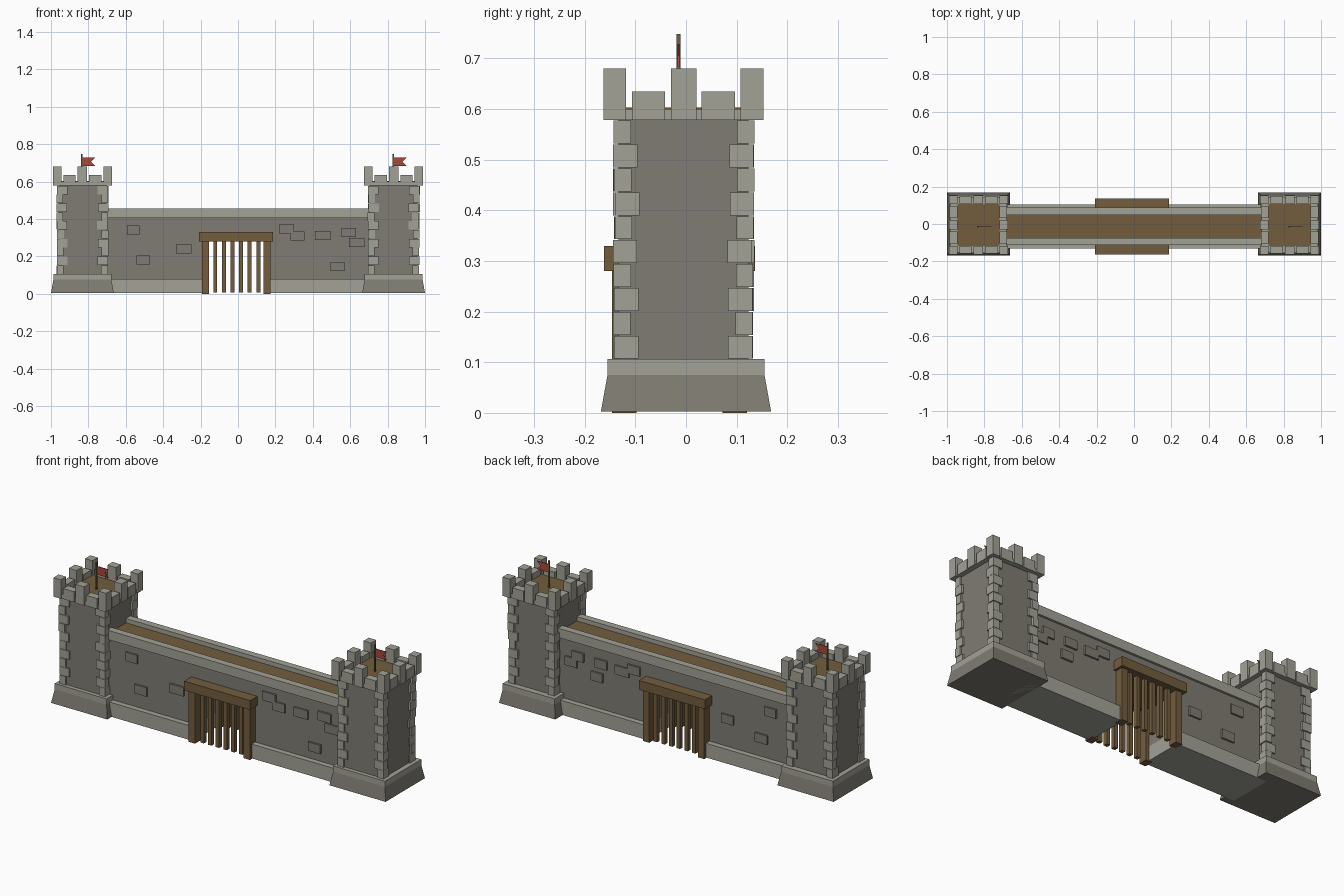
import bpy, bmesh, random

if "Cube" in bpy.data.objects:
    bpy.data.objects.remove(bpy.data.objects["Cube"])

random.seed(4)


def material(name, rgb):
    m = bpy.data.materials.new(name)
    m.diffuse_color = (*rgb, 1)
    m.use_nodes = True
    m.node_tree.nodes["Principled BSDF"].inputs["Base Color"].default_value = m.diffuse_color
    return m


DARK = material("dark stone", (0.215, 0.2, 0.172))
LIGHT = material("light stone", (0.365, 0.36, 0.31))
WOOD = material("brown wood", (0.17, 0.11, 0.048))
RED = material("red cloth", (0.39, 0.065, 0.042))


def finish(bm, name, mat):
    bmesh.ops.recalc_face_normals(bm, faces=bm.faces)
    me = bpy.data.meshes.new(name)
    bm.to_mesh(me)
    bm.free()
    me.materials.append(mat)
    ob = bpy.data.objects.new(name, me)
    bpy.context.collection.objects.link(ob)
    return ob


def add_box(bm, x0, x1, y0, y1, z0, z1, flare=0.0):
    """Box from its limits; flare widens the bottom."""
    vs = []
    for z, f in ((z0, flare), (z1, 0)):
        vs += [bm.verts.new(p) for p in ((x0 - f, y0 - f, z), (x1 + f, y0 - f, z),
                                         (x1 + f, y1 + f, z), (x0 - f, y1 + f, z))]
    bm.faces.new(vs[3::-1])
    bm.faces.new(vs[4:])
    for i in range(4):
        j = (i + 1) % 4
        bm.faces.new((vs[i], vs[j], vs[j + 4], vs[i + 4]))


def boxes(name, mat, items):
    bm = bmesh.new()
    for it in items:
        add_box(bm, *it)
    return finish(bm, name, mat)


def square(cx, cy, h, z0, z1, flare=0.0):
    return (cx - h, cx + h, cy - h, cy + h, z0, z1, flare)


def tower(cx, side):
    cy = -0.005
    # flared foot, band and shaft
    boxes(side + "_tower_foot", DARK, [square(cx, 0, 0.155, 0.003, 0.075, 0.013)])
    boxes(side + "_tower_band", LIGHT, [square(cx, 0, 0.155, 0.075, 0.106)])
    boxes(side + "_tower_shaft", DARK, [square(cx, cy, 0.128, 0.1, 0.58)])
    # alternating corner stones
    quoins, n = [], 10
    step = (0.578 - 0.106) / n
    for sx in (-1, 1):
        for sy in (-1, 1):
            for i in range(n):
                a, b = (0.034, 0.056) if i % 2 else (0.048, 0.036)
                o = 0.137 + random.uniform(-0.002, 0.003)
                xs = sorted((cx + sx * o, cx + sx * (o - b)))
                ys = sorted((cy + sy * o, cy + sy * (o - a)))
                z = 0.106 + i * step
                quoins.append((*xs, *ys, z + 0.001, z + step - 0.001))
    boxes(side + "_tower_corner_stones", LIGHT, quoins)
    # top slab and plank floor
    boxes(side + "_tower_slab", LIGHT, [square(cx, cy, 0.15, 0.578, 0.6)])
    boxes(side + "_tower_floor", WOOD, [square(cx, cy, 0.113, 0.598, 0.603)])
    # battlements: tall corners and middles, low blocks between
    spans = [(-0.158, -0.113, 0.68), (-0.102, -0.036, 0.635), (-0.025, 0.026, 0.68),
             (0.036, 0.102, 0.635), (0.113, 0.158, 0.68)]
    crown = []
    for k, (a, b, z) in enumerate(spans):
        o = 0.158 if z > 0.65 else 0.154
        for s in (-1, 1):
            e0, e1 = sorted((s * o, s * 0.113))
            crown.append((cx + a, cx + b, cy + e0, cy + e1, 0.578, z))
            if 0 < k < 4:
                crown.append((cx + e0, cx + e1, cy + a, cy + b, 0.578, z))
    boxes(side + "_tower_battlements", LIGHT, crown)
    # flag pole and swallowtail flag
    px, py = cx - 0.003, -0.015
    boxes(side + "_flag_pole", WOOD, [square(px, py, 0.004, 0.6, 0.748)])
    bm = bmesh.new()
    pts = [(0.003, 0.684), (0.072, 0.684), (0.05, 0.706), (0.072, 0.728), (0.003, 0.728)]
    f = bm.faces.new([bm.verts.new((px + x, py - 0.002, z)) for x, z in pts])
    ext = bmesh.ops.extrude_face_region(bm, geom=[f])["geom"]
    bmesh.ops.translate(bm, vec=(0, 0.004, 0),
                        verts=[v for v in ext if isinstance(v, bmesh.types.BMVert)])
    finish(bm, side + "_flag", RED)


tower(-0.832, "left")
tower(0.832, "right")

# curtain wall with a gate opening
YC = -0.013
G0, G1 = -0.175, 0.157


def wall(name, mat, h, z0, z1):
    return boxes(name, mat, [(-0.72, G0, YC - h, YC + h, z0, z1),
                             (G1, 0.72, YC - h, YC + h, z0, z1)])


wall("wall_plinth", LIGHT, 0.118, 0.003, 0.08)
wall("wall_body", DARK, 0.088, 0.08, 0.41)
boxes("wall_over_gate", DARK, [(G0, G1, YC - 0.088, YC + 0.088, 0.285, 0.41)])
boxes("wall_rails", LIGHT, [(-0.72, 0.72, YC + a, YC + b, 0.405, 0.455)
                            for a, b in ((-0.1, -0.062), (0.062, 0.1))])
boxes("wall_walk", WOOD, [(-0.72, 0.72, YC - 0.064, YC + 0.064, 0.405, 0.432)])

# raised stones on both wall faces
front = [(-0.56, 0.34), (-0.506, 0.18), (-0.29, 0.24), (0.26, 0.347), (0.318, 0.31),
         (0.452, 0.312), (0.592, 0.328), (0.635, 0.274), (0.532, 0.147)]
back = [(-0.56, 0.335), (-0.506, 0.18), (-0.304, 0.23), (0.256, 0.345), (0.327, 0.32),
        (0.452, 0.325), (0.476, 0.25), (0.59, 0.33), (0.63, 0.29)]
for side, s, spots in (("front", -1, front), ("back", 1, back)):
    stones = []
    for x, z in spots:
        y0, y1 = sorted((YC + s * 0.08, YC + s * 0.098))
        w = random.uniform(0.034, 0.042)
        stones.append((x - w, x + w, y0, y1, z - 0.024, z + 0.024))
    boxes(side + "_wall_stones", DARK, stones)

# gate beam, posts and bars on both sides
boxes("gate_beam", WOOD, [(-0.208, 0.186, YC - 0.149, YC + 0.149, 0.28, 0.33)])
for side, s in (("front", -1), ("back", 1)):
    y0, y1 = sorted((YC + s * 0.085, YC + s * 0.133))
    boxes(side + "_gate_posts", WOOD, [(x, x + 0.038, y0, y1, 0, 0.285) for x in (-0.193, 0.136)])
    ym = YC + s * 0.109
    boxes(side + "_gate_bars", WOOD,
          [(-0.132 + i * 0.046, -0.111 + i * 0.046, ym - 0.011, ym + 0.011, 0.008, 0.285)
           for i in range(6)])
